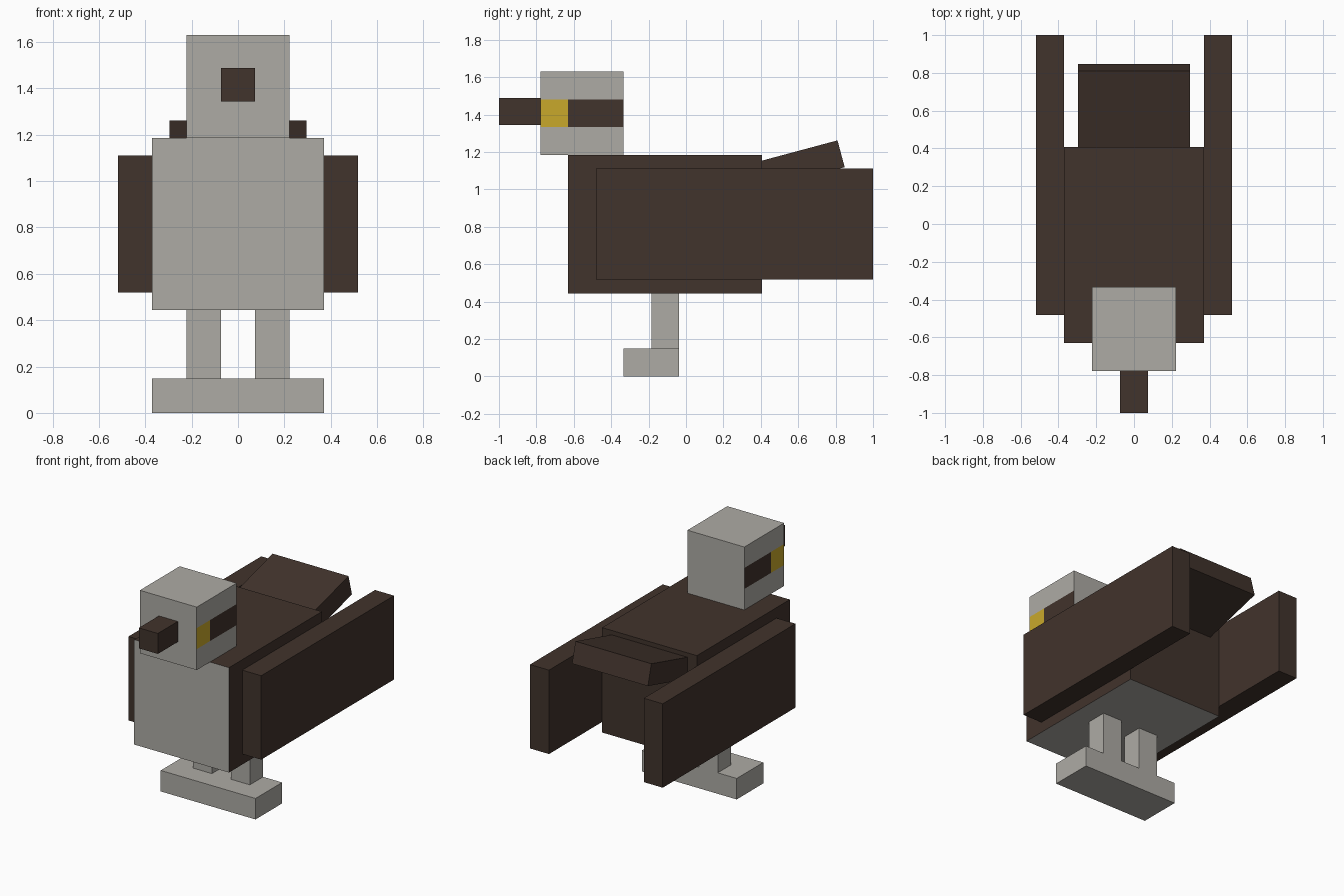
import bpy
import bmesh
from math import radians
from mathutils import Matrix, Vector

cube = bpy.data.objects.get("Cube")
if cube:
    bpy.data.objects.remove(cube, do_unlink=True)

U = 2 / 27  # block unit


def material(name, rgb):
    mat = bpy.data.materials.new(name)
    mat.use_nodes = True
    color = (*rgb, 1)
    mat.diffuse_color = color
    mat.node_tree.nodes["Principled BSDF"].inputs["Base Color"].default_value = color
    return mat


GREY = material("warm grey", (0.423, 0.407, 0.376))
BROWN = material("dark brown", (0.053, 0.033, 0.025))
YELLOW = material("golden yellow", (0.584, 0.397, 0.024))


def block(name, x, y, z, mats, cuts=(), rule=None, turn=None):
    """Box spanning the ranges (in units), cut by planes, coloured by a rule."""
    lo, hi = Vector((x[0], y[0], z[0])) * U, Vector((x[1], y[1], z[1])) * U
    bm = bmesh.new()
    place = Matrix.Translation((lo + hi) / 2) @ Matrix.Diagonal((*(hi - lo), 1))
    bmesh.ops.create_cube(bm, size=1, matrix=place)
    for axis, at in cuts:
        normal = Vector([float(i == axis) for i in range(3)])
        bmesh.ops.bisect_plane(bm, geom=bm.verts[:] + bm.edges[:] + bm.faces[:],
                               plane_co=normal * at * U, plane_no=normal)
    bm.normal_update()
    if rule:
        for face in bm.faces:
            face.material_index = rule(face.normal, face.calc_center_median() / U)
    if turn:
        bm.transform(turn)
    mesh = bpy.data.meshes.new(name)
    bm.to_mesh(mesh)
    bm.free()
    for mat in mats:
        mesh.materials.append(mat)
    obj = bpy.data.objects.new(name, mesh)
    bpy.context.collection.objects.link(obj)
    return obj


# Body: brown back and sides, grey breast and belly
block("body", (-5, 5), (-8.5, 5.5), (6, 16), [BROWN, GREY],
      rule=lambda n, c: int(n.y < -0.5 or n.z < -0.5))


# Head: a band on each side, yellow at the front and brown behind
def head_color(n, c):
    if abs(n.x) < 0.5 or not 18 < c.z < 20:
        return 0
    return 2 if c.y < -8.5 else 1


block("head", (-3, 3), (-10.5, -4.5), (16, 22), [GREY, BROWN, YELLOW],
      cuts=[(2, 18), (2, 20), (1, -8.5)], rule=head_color)
block("beak", (-1, 1), (-13.5, -10.5), (18.15, 20.1), [BROWN])

# Tail: tilted upward about its rear top edge
tilt = Matrix.Translation((0, 0.81, 1.262)) @ Matrix.Rotation(radians(15), 4, "X")
block("tail", (-4, 4), (-6.5, 0), (-2, 0), [BROWN], turn=tilt)

# Wings and legs, mirrored
for side, s in (("left", 1), ("right", -1)):
    block(side + "_wing", sorted((5 * s, 7 * s)), (-6.5, 13.5), (7, 15), [BROWN])
    block(side + "_leg", sorted((s, 3 * s)), (-2.5, -0.5), (2, 6), [GREY])

# Feet joined in one slab
block("feet", (-5, 5), (-4.5, -0.5), (0, 2), [GREY])
